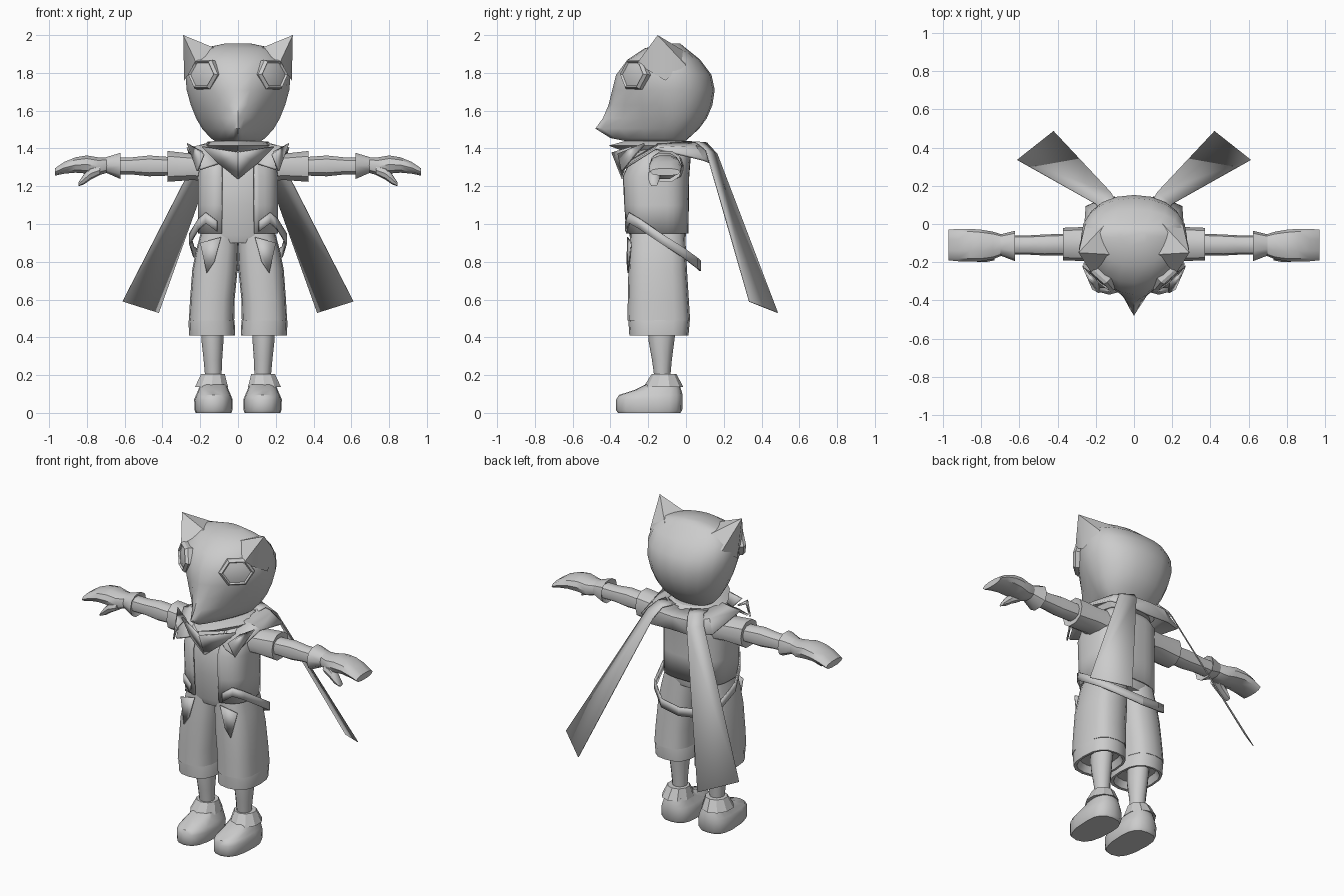
import bpy, bmesh, math
from mathutils import Vector

grey = bpy.data.materials.new("plain_grey")
grey.diffuse_color = (0.6, 0.6, 0.6, 1)


def build(name, verts, faces, mirror=False, thick=0.0, angle=40):
    bm = bmesh.new()
    vs = [bm.verts.new(v) for v in verts]
    for f in faces:
        bm.faces.new([vs[i] for i in f])
    bmesh.ops.recalc_face_normals(bm, faces=bm.faces)
    me = bpy.data.meshes.new(name)
    bm.to_mesh(me)
    bm.free()
    me.materials.append(grey)
    ob = bpy.data.objects.new(name, me)
    bpy.context.collection.objects.link(ob)
    if thick:
        m = ob.modifiers.new("thickness", 'SOLIDIFY')
        m.thickness, m.offset = thick, 0
    if mirror:
        ob.modifiers.new("mirror", 'MIRROR').use_clip = True
    bpy.ops.object.select_all(action='DESELECT')
    ob.select_set(True)
    bpy.context.view_layer.objects.active = ob
    bpy.ops.object.shade_smooth_by_angle(angle=math.radians(angle))
    return ob


def loft(name, rings, closed=True, caps=True, **kw):
    n = len(rings[0])
    faces = []
    for r in range(len(rings) - 1):
        for i in range(n if closed else n - 1):
            j = (i + 1) % n
            faces.append((r*n + i, r*n + j, r*n + n + j, r*n + n + i))
    if caps:
        faces += [tuple(range(n)), tuple(range((len(rings) - 1)*n, len(rings)*n))]
    return build(name, [v for r in rings for v in r], faces, **kw)


def spow(v, e):
    return math.copysign(abs(v)**e, v)


def ring(z, cx, w, yf, yb, p=2.0, pf=None, n=16, yc=None):
    """Horizontal super-ellipse; pf is the exponent of the front half."""
    yc = (yf + yb)/2 if yc is None else yc
    out = []
    for i in range(n):
        a = 2*math.pi*i/n
        s, c = math.sin(a), math.cos(a)
        e = 2/(pf if pf and c > 0 else p)
        d = (yc - yf) if c > 0 else (yb - yc)
        out.append((cx + w*spow(s, e), yc - d*spow(c, e), z))
    return out


def xring(x, y0, y1, z0, z1, n=10, p=2.3, tilt=0.0):
    """Upright ring across an arm; tilt shifts the underside along x."""
    out = []
    for i in range(n):
        a = 2*math.pi*i/n
        c, s = spow(math.cos(a), 2/p), spow(math.sin(a), 2/p)
        out.append((x + tilt*s, (y0 + y1)/2 + (y1 - y0)/2*c, (z0 + z1)/2 + (z1 - z0)/2*s))
    return out


# head with pointed snout: z, half width, front, back, front exponent
head = [(1.425, .10, -.25, -.02, 1.5), (1.455, .145, -.40, .015, 1.25), (1.505, .19, -.48, .07, 1.1),
        (1.56, .222, -.44, .11, 1.25), (1.63, .25, -.41, .14, 1.45), (1.71, .272, -.39, .152, 1.65),
        (1.79, .278, -.37, .135, 1.8), (1.87, .26, -.31, .075, 2), (1.93, .19, -.22, .0, 2),
        (1.955, .07, -.12, -.03, 2)]
loft("head", [ring(z, 0, w, f, b, 2.2, pf, 20, -.07) for z, w, f, b, pf in head], angle=50)

# ears
build("ears", [(.29, -.15, 2.0), (.22, -.26, 1.85), (.12, -.16, 1.93), (.15, .0, 1.91),
               (.255, .0, 1.84), (.285, -.11, 1.76)],
      [(0, 1, 2), (0, 2, 3), (0, 3, 4), (0, 4, 5), (0, 5, 1), (5, 4, 3, 2, 1)], mirror=True, angle=50)

# hexagonal goggles facing outwards
nrm = Vector((.66, -.74, .1)).normalized()
u = Vector((.74, .66, 0)).normalized()
v = nrm.cross(u)


def hexa(r, d):
    c = Vector((.175, -.265, 1.79)) + nrm*d
    pts = [math.radians(60*i) for i in range(6)]
    return [c + u*r*1.2*math.cos(a) + v*r*1.02*math.sin(a) for a in pts]


loft("goggles", [hexa(.085, -.05), hexa(.088, .015), hexa(.076, .032), hexa(.068, .022),
                 hexa(.04, .03)], mirror=True, angle=30)

# neck and shirt
loft("neck", [ring(1.34, 0, .12, -.22, .0), ring(1.46, 0, .10, -.2, -.02)])
loft("shirt", [ring(z, 0, w, f, b, 3) for z, w, f, b in
               [(.90, .185, -.285, -.01), (.94, .195, -.30, .0), (1.1, .195, -.31, .0),
                (1.25, .195, -.315, .0), (1.35, .18, -.27, .01), (1.42, .11, -.2, -.02)]])

# open vest, a shell with a gap down the front
vest = []
for z, w, f, b in [(.95, .208, -.312, .008), (1.1, .208, -.322, .01), (1.25, .208, -.33, .012),
                   (1.35, .195, -.285, .02), (1.41, .13, -.22, .0)]:
    r = ring(z, 0, w, f, b, 3, n=32)[1:-1]
    gap = .085
    r[0] = (gap, f, z)
    r[-1] = (-gap, f, z)
    vest.append(r)
loft("vest", vest, closed=False, caps=False, thick=.01)

# broad collar with pointed lapels
inner = [(0, .04, 1.42), (.08, .04, 1.43), (.14, -.02, 1.43), (.15, -.15, 1.42), (.08, -.29, 1.33)]
mid = [(0, .13, 1.40), (.12, .12, 1.40), (.20, .05, 1.41), (.21, -.15, 1.41), (.14, -.33, 1.31)]
outer = [(0, .13, 1.32), (.14, .14, 1.32), (.25, .09, 1.34), (.27, -.16, 1.40), (.20, -.335, 1.29)]
loft("collar", [inner, mid, outer], closed=False, caps=False, mirror=True, thick=.012, angle=25)
build("lapels", [(.27, -.22, 1.425), (.18, -.36, 1.37), (.215, -.34, 1.28), (.19, -.25, 1.38)],
      [(0, 1, 2), (0, 3, 1)], mirror=True, thick=.01)

# scarf wrap and front point
loft("scarf_wrap", [ring(1.385, 0, .17, -.33, .05, 2, 1.4, 12, -.1),
                    ring(1.415, 0, .19, -.41, .07, 2, 1.3, 12, -.1),
                    ring(1.44, 0, .13, -.32, .03, 2, 1.4, 12, -.1)], angle=25)
build("scarf_point", [(0, -.39, 1.38), (.19, -.29, 1.41), (.10, -.325, 1.32), (0, -.335, 1.24)],
      [(0, 1, 2, 3)], mirror=True, thick=.012)

# scarf tails
tail_a = [(.05, .03, 1.43), (.09, .11, 1.43), (.12, .165, 1.37), (.42, .485, .53)]
tail_b = [(.15, -.02, 1.43), (.16, .05, 1.435), (.20, .105, 1.39), (.61, .335, .59)]
loft("scarf_tails", [tail_a, tail_b], closed=False, caps=False, mirror=True, thick=.005, angle=20)

# sleeves, arms and gloves
loft("sleeves", [xring(.15, -.20, -.01, 1.22, 1.38), xring(.24, -.195, -.015, 1.23, 1.375),
                 xring(.372, -.19, -.02, 1.22, 1.39), xring(.365, -.165, -.045, 1.25, 1.37)], mirror=True)
loft("arms", [xring(.34, -.165, -.05, 1.255, 1.355), xring(.47, -.165, -.055, 1.25, 1.365),
              xring(.56, -.16, -.06, 1.26, 1.355), xring(.64, -.16, -.06, 1.26, 1.355)], mirror=True)
loft("glove_cuffs", [xring(.64, -.16, -.06, 1.27, 1.35), xring(.622, -.195, -.035, 1.235, 1.38),
                     xring(.70, -.165, -.055, 1.27, 1.355)], mirror=True)
loft("hands", [xring(.69, -.165, -.055, 1.27, 1.355), xring(.74, -.185, -.04, 1.255, 1.355),
               xring(.80, -.195, -.03, 1.265, 1.365), xring(.86, -.195, -.025, 1.27, 1.355),
               xring(.92, -.195, -.025, 1.265, 1.33), xring(.97, -.19, -.03, 1.255, 1.295)], mirror=True)
loft("thumbs", [xring(.73, -.19, -.11, 1.26, 1.31, 8), xring(.78, -.20, -.135, 1.235, 1.30, 8),
                xring(.815, -.20, -.14, 1.21, 1.265, 8), xring(.845, -.19, -.15, 1.20, 1.22, 8)],
     mirror=True)

# slanted hip belt hanging off the back
belt = [(.11, -.318, .985), (.17, -.30, 1.03), (.21, -.24, .995), (.255, -.13, .92), (.235, -.02, .85),
        (.13, .06, .79), (0, .075, .775)]
loft("hip_belt", [[(x, y, z + h) for x, y, z in belt] for h in (.03, -.025)],
     closed=False, caps=False, mirror=True, thick=.008)

# shorts with turned-up cuffs
legs = [(.95, .098, .10, -.295, -.005), (.86, .11, .112, -.30, .0), (.76, .122, .12, -.305, .005),
        (.60, .136, .118, -.308, .015), (.49, .14, .12, -.31, .022)]
loft("shorts", [ring(z, c, w, f, b, 2.8) for z, c, w, f, b in legs], mirror=True)
cuff = [(.505, .14, .116, -.305, .018), (.485, .14, .122, -.305, .02), (.41, .137, .122, -.30, .013),
        (.41, .137, .108, -.28, .0), (.45, .137, .09, -.26, -.02)]
loft("shorts_cuffs", [ring(z, c, w, f, b, 2.6) for z, c, w, f, b in cuff], mirror=True)

# hip pockets as thin plates
build("pockets", [(.09, -.309, .93), (.125, -.312, .80), (.165, -.307, .74), (.20, -.29, .90)],
      [(0, 1, 2, 3)], mirror=True, thick=.006)

# lower legs
loft("lower_legs", [ring(z, c, w, f, b, n=12) for z, c, w, f, b in
                    [(.48, .135, .06, -.20, -.05), (.38, .135, .058, -.198, -.062),
                     (.28, .133, .049, -.18, -.075), (.17, .13, .042, -.165, -.085)]], mirror=True)

# shoes and ankle cuffs
shoe = [(0, .095, -.36, -.03, -.15), (.015, .10, -.37, -.02, -.15), (.07, .102, -.37, -.018, -.15),
        (.095, .092, -.355, -.018, -.15), (.122, .08, -.27, -.025, -.13), (.15, .07, -.215, -.035, -.12)]
loft("shoes", [ring(z, .13, w, f, b, 2.6, yc=c) for z, w, f, b, c in shoe], mirror=True)
loft("ankle_cuffs", [ring(.145, .135, .06, -.19, -.04, n=10), ring(.137, .14, .092, -.225, -.014, n=10),
                     ring(.205, .133, .066, -.182, -.05, n=10), ring(.205, .133, .045, -.165, -.08, n=10)],
     mirror=True, angle=30)
